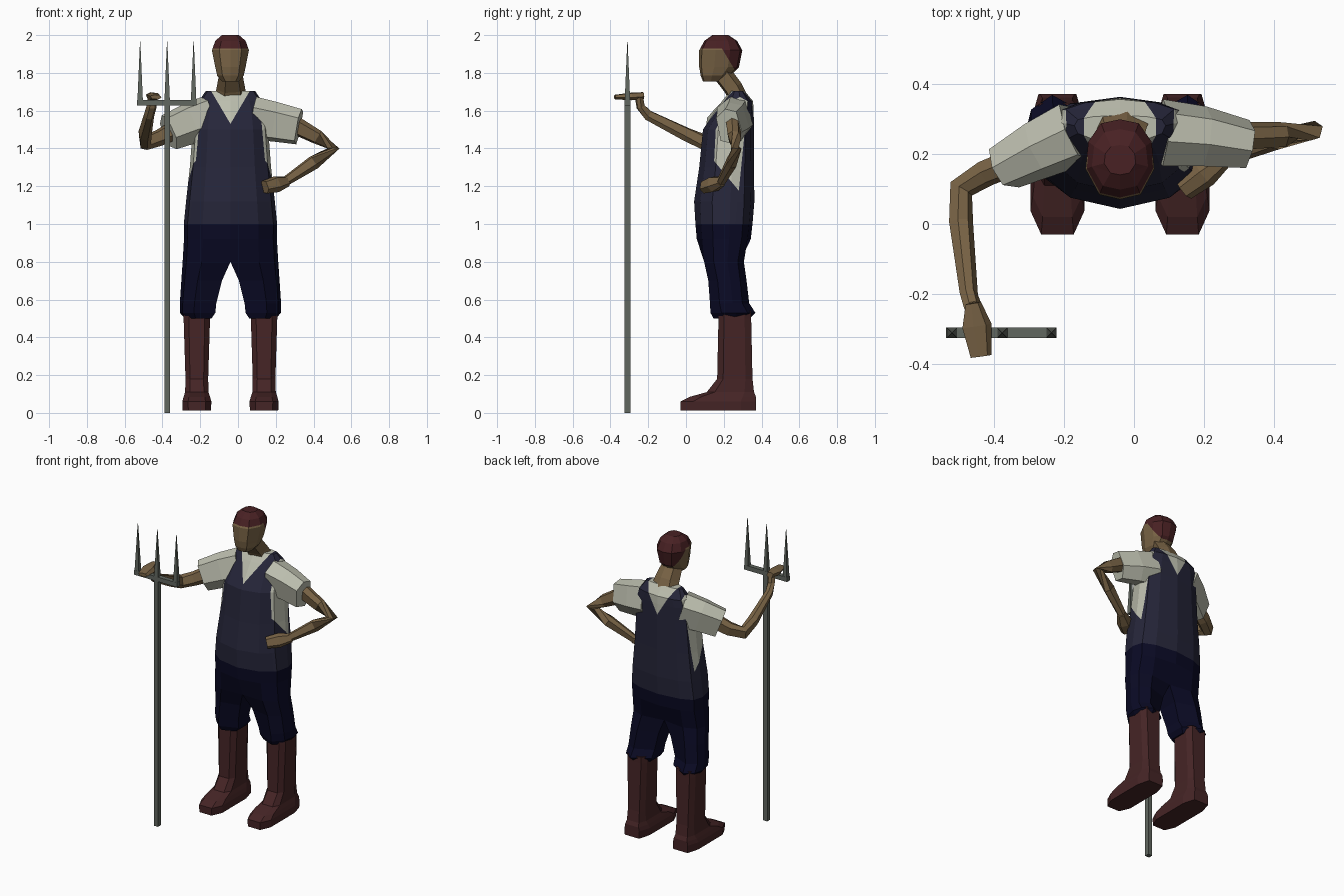
import bpy, bmesh
from mathutils import Vector

cube = bpy.data.objects.get("Cube")
if cube:
    bpy.data.objects.remove(cube)

CX = -0.04  # body midline


def material(name, color):
    m = bpy.data.materials.new(name)
    m.use_nodes = True
    m.diffuse_color = (*color, 1)
    m.node_tree.nodes["Principled BSDF"].inputs["Base Color"].default_value = (*color, 1)
    return m


SKIN = material("skin", (.19, .125, .06))
SHIRT = material("shirt cream", (.50, .51, .42))
BIB = material("overall navy", (.019, .019, .042))
SHORTS = material("dark navy", (.003, .003, .018))
BOOT = material("boot brown", (.06, .018, .019))
HAIR = material("hair brown", (.065, .015, .017))
METAL = material("fork metal", (.12, .135, .115))


def loft(name, rings, mats, cuts=(), rule=None):
    """Skin a list of rings, slice it along planes, colour faces by a rule."""
    bm = bmesh.new()
    loops = [[bm.verts.new(p) for p in r] for r in rings]
    n = len(loops[0])
    for a, b in zip(loops, loops[1:]):
        for i in range(n):
            j = (i + 1) % n
            bm.faces.new((a[i], a[j], b[j], b[i]))
    bm.faces.new(loops[0][::-1])
    bm.faces.new(loops[-1])
    bmesh.ops.recalc_face_normals(bm, faces=bm.faces)
    for co, no in cuts:
        bmesh.ops.bisect_plane(bm, geom=bm.verts[:] + bm.edges[:] + bm.faces[:],
                               plane_co=co, plane_no=no)
    if rule:
        for f in bm.faces:
            f.material_index = rule(f.calc_center_median())
    me = bpy.data.meshes.new(name)
    bm.to_mesh(me)
    bm.free()
    for m in mats:
        me.materials.append(m)
    ob = bpy.data.objects.new(name, me)
    bpy.context.collection.objects.link(ob)
    return ob


HEX = [(1, .5), (.25, 1), (-.6, .85), (-1, -.3), (-.4, -1), (.7, -.8)]
SQUARE = [(1, 1), (-1, 1), (-1, -1), (1, -1)]


def tube(name, path, mat, shape=HEX):
    """Limb along a path of (x, y, z, side radius, upper radius)."""
    pts = [Vector(p[:3]) for p in path]
    rings = []
    for i, p in enumerate(path):
        d = Vector()
        if i:
            d += (pts[i] - pts[i - 1]).normalized()
        if i < len(pts) - 1:
            d += (pts[i + 1] - pts[i]).normalized()
        d.normalize()
        side = d.cross(Vector((0, 0, 1)))
        if side.length < .01:
            side = Vector((1, 0, 0))
        side.normalize()
        up = side.cross(d)
        rings.append([pts[i] + side * u * p[3] + up * v * p[4] for u, v in shape])
    return loft(name, rings, [mat])


def body_ring(half, z, hw, yf, yb):
    """Symmetric ring from a half profile of (outward, front to back)."""
    right = [(u, v) for u, v in half if u > 0]
    full = list(half) + [(-u, v) for u, v in reversed(right)]
    return [(CX + u * hw, yf + v * (yb - yf), z) for u, v in full]


# Torso: shirt and bib are split along the strap, armhole and neckline edges
TRUNK = [(0, 0), (.6, .1), (.92, .3), (1, .6), (.92, .83), (.6, .94), (0, 1)]
torso = [(1.0, .247, .05, .352), (1.12, .235, .043, .362), (1.3, .215, .07, .36),
         (1.5, .20, .09, .36), (1.6, .185, .155, .358), (1.65, .168, .19, .355),
         (1.705, .13, .235, .31)]


def strap_edge(z):
    return .15 + (1.7 - z) * .09


def torso_color(c):
    x = abs(c.x - CX)
    side = x > strap_edge(c.z) and c.z > 1.38 - (c.y - .11) * 1.2 and c.y < .28 + (c.z - 1.18) * .1
    neck = c.z > 1.53 + x * 1.7
    return 1 if side or neck else 0


planes = [((0, .11, 1.38), (0, 1.2, 1)), ((0, .28, 1.18), (0, 1, -.1))]
for s in (1, -1):
    planes += [((CX + s * .15, 0, 1.7), (s, 0, .09)), ((CX, 0, 1.53), (-s * 1.7, 0, 1))]
loft("torso", [body_ring(TRUNK, *r) for r in torso], [BIB, SHIRT], planes, torso_color)

# Head with a cap of hair
SKULL = [(0, 0), (.6, .06), (1, .38), (.92, .72), (.55, .95), (0, 1)]
head = [(1.755, .045, .09, .20), (1.785, .07, .078, .235), (1.83, .08, .07, .28),
        (1.92, .098, .07, .298), (1.97, .08, .098, .27), (2.0, .045, .14, .225)]


def hair_rule(c):
    return 1 if c.z > 1.93 or (c.z > 1.815 and c.y > .19 + (1.93 - c.z) * .6) else 0


loft("head", [body_ring(SKULL, *r) for r in head], [SKIN, HAIR],
     [((0, 0, 1.93), (0, 0, 1)), ((0, 0, 1.815), (0, 0, 1)), ((0, .19, 1.93), (0, 1, .6))],
     hair_rule)
tube("neck", [(CX, .19, 1.80, .06, .05), (CX, .25, 1.72, .075, .05),
              (CX, .275, 1.67, .085, .05)], SKIN)

# Short legs of the overalls: (z, inner x, outer x, front y, back y, inner chamfer)
shorts = [(1.0, 0, .247, .05, .352, 0), (.92, 0, .246, .057, .343, 0),
          (.8, .0, .253, .075, .315, .12), (.7, .045, .26, .1, .325, .2),
          (.58, .075, .268, .11, .337, .25), (.53, .08, .268, .11, .37, .25),
          (.5, .1, .24, .13, .34, .25)]
# Boots: (z, front y, back y, half width)
boot = [(.012, -.03, .37, .075), (.06, -.03, .37, .077), (.085, .02, .37, .07),
        (.11, .11, .36, .062), (.18, .165, .352, .06), (.5, .172, .345, .07),
        (.54, .172, .345, .07)]
SOLE = [(.6, 0), (1, .17), (1, .8), (.7, 1), (-.7, 1), (-1, .8), (-1, .17), (-.6, 0)]
for s, label in ((1, "left"), (-1, "right")):
    rings = []
    for z, xi, xo, yf, yb, f in shorts:
        half = [(0, f), (.6, .1 * (1 - f)), (.92, .3), (1, .6), (.92, .83), (.6, .94 + f * .2), (0, 1 - f)]
        rings.append([(CX + s * (xi + u * (xo - xi)), yf + v * (yb - yf), z) for u, v in half])
    loft(label + "_short_leg", rings, [SHORTS])
    loft(label + "_boot", [[(CX + s * .178 + u * hw, yf + v * (yb - yf), z) for u, v in SOLE]
                           for z, yf, yb, hw in boot], [BOOT])

# Sleeves
tube("left_sleeve", [(.08, .26, 1.56, .095, .115), (.20, .25, 1.54, .085, .105),
                     (.322, .228, 1.515, .068, .095)], SHIRT)
tube("right_sleeve", [(-.16, .26, 1.56, .095, .115), (-.26, .215, 1.53, .085, .105),
                      (-.367, .16, 1.485, .068, .095)], SHIRT)

# Left arm with the hand on the hip
tube("left_arm", [(.28, .25, 1.535, .04, .05), (.42, .255, 1.46, .036, .038),
                  (.505, .265, 1.40, .034, .027), (.40, .24, 1.325, .03, .036),
                  (.25, .185, 1.225, .024, .024)], SKIN)
tube("left_hand", [(.26, .19, 1.225, .026, .026), (.20, .145, 1.21, .042, .042),
                   (.14, .10, 1.195, .036, .034)], SKIN)

# Right arm reaching forward to the fork
tube("right_arm", [(-.33, .18, 1.50, .04, .05), (-.42, .145, 1.455, .038, .042),
                   (-.492, .10, 1.432, .036, .04), (-.492, 0, 1.475, .034, .036),
                   (-.47, -.2, 1.575, .025, .028), (-.457, -.24, 1.62, .025, .022),
                   (-.452, -.25, 1.68, .024, .02)], SKIN)
tube("right_hand", [(-.458, -.225, 1.68, .022, .018), (-.447, -.29, 1.675, .042, .02),
                    (-.435, -.377, 1.672, .03, .012)], SKIN)

# Three-pronged fork
FY, W = -.31, .015
tube("fork_shaft", [(-.375, FY, 0, W, W), (-.375, FY, 1.645, W, W)], METAL, SQUARE)
tube("fork_crossbar", [(-.535, FY, 1.642, W, W), (-.22, FY, 1.642, W, W)], METAL, SQUARE)
for label, x in (("right", -.518), ("middle", -.375), ("left", -.235)):
    tube(label + "_tine", [(x, FY, 1.64, W, W), (x, FY, 1.965, .001, .001)], METAL, SQUARE)
